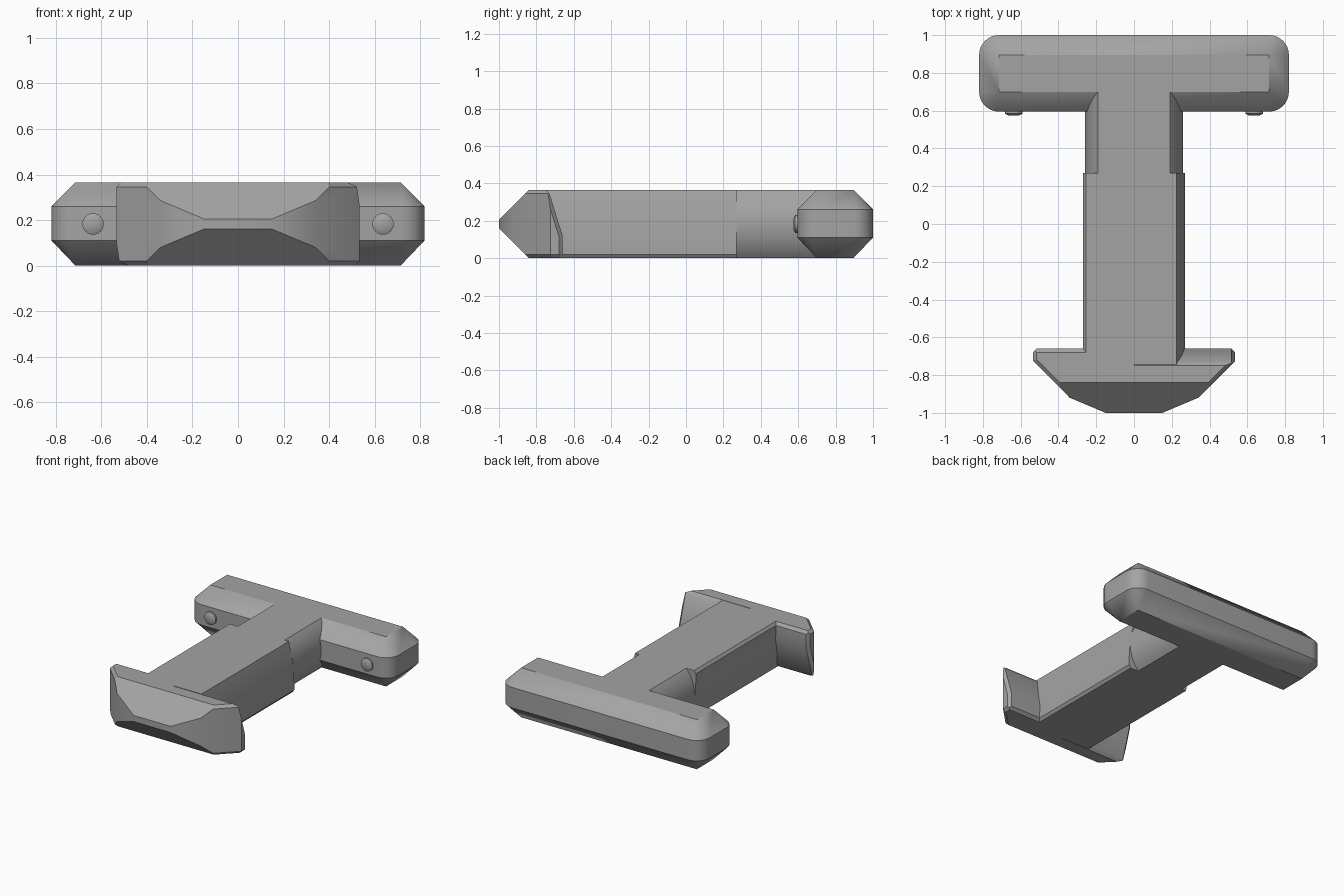
import bpy, bmesh, math
from mathutils import Vector, Matrix

if "Cube" in bpy.data.objects:
    bpy.data.objects.remove(bpy.data.objects["Cube"])

H = 0.365                       # overall thickness

grey = bpy.data.materials.new("medium_grey")
grey.use_nodes = True
grey.diffuse_color = (0.37, 0.37, 0.37, 1)
grey.node_tree.nodes["Principled BSDF"].inputs["Base Color"].default_value = grey.diffuse_color


def finish(bm, name):
    """Turn a bmesh into a smooth-by-angle object."""
    bmesh.ops.recalc_face_normals(bm, faces=bm.faces[:])
    mesh = bpy.data.meshes.new(name)
    bm.to_mesh(mesh)
    bm.free()
    mesh.materials.append(grey)
    obj = bpy.data.objects.new(name, mesh)
    bpy.context.collection.objects.link(obj)
    bpy.ops.object.select_all(action="DESELECT")
    obj.select_set(True)
    bpy.context.view_layer.objects.active = obj
    bpy.ops.object.shade_smooth_by_angle(angle=math.radians(30))
    return obj


def loft(name, rings):
    """Skin a closed solid through rings of equal point count."""
    bm = bmesh.new()
    loops = [[bm.verts.new(p) for p in ring] for ring in rings]
    n = len(loops[0])
    for a, b in zip(loops, loops[1:]):
        for i in range(n):
            j = (i + 1) % n
            bm.faces.new((a[i], a[j], b[j], b[i]))
    bm.faces.new(loops[0])
    bm.faces.new(loops[-1])
    bmesh.ops.remove_doubles(bm, verts=bm.verts[:], dist=0.0001)
    return finish(bm, name)


def prism(name, half, y0, y1):
    """Extrude a section made of a half profile and its half turn."""
    section = half + [(-x, H - z) for x, z in half]
    loft(name, [[(x, y, z) for x, z in section] for y in (y0, y1)])


# Stem: bowed sides, with a small chamfer on one edge of each
bow = [(0.27 - 0.045 * (i / 10) ** 2, 0.02 + (H - 0.02) * i / 10) for i in range(11)]
prism("stem", [(0.255, 0)] + bow, -0.745, 0.27)

# Neck: round-sided section joining stem and crossbar
radius = 0.273
swing = math.asin(H / 2 / radius)
arc = [swing * (i / 8 - 1) for i in range(17)]
prism("neck", [(0.26 - radius + radius * math.cos(a), H / 2 + radius * math.sin(a))
               for a in arc], 0.27, 0.70)


# Crossbar: rounded rectangle tapering to sharp-cornered flats
def bar_ring(r, z):
    ring = []
    for k, (cx, cy) in enumerate([(0.715, 0.895), (-0.715, 0.895), (-0.715, 0.7), (0.715, 0.7)]):
        for i in range(9):
            a = math.pi / 2 * (k + i / 8)
            ring.append((cx + r * math.cos(a), cy + r * math.sin(a), z))
    return ring


loft("crossbar", [bar_ring(0, 0), bar_ring(0.105, 0.11), bar_ring(0.105, 0.26), bar_ring(0, H)])

# Small bevelled pins on the front of the crossbar
for side, x in (("left", 0.637), ("right", -0.637)):
    loft(side + "_pin", [[(x + r * math.cos(i * math.tau / 24), y,
                           H / 2 + r * math.sin(i * math.tau / 24)) for i in range(24)]
                         for r, y in ((0.047, 0.61), (0.047, 0.584), (0.028, 0.574))])

# Hooked front end: a block trimmed by planes, the other half is its half turn
CUTS = [
    ((0.535, -0.725, 0), (1, -1, 0)),            # slanted flank
    ((0.34, -0.92, 0), (0.08, -0.19, 0)),        # nose flank
    ((0, -0.84, H), (0, -1, 1)),                 # nose top
    ((0, -0.84, 0), (0, -1, -1)),                # nose underside
    ((0, -0.66, 0.12), (0, 0.21, 0.065)),        # leaning back face
    ((0, -0.73, 0.345), (0, 1, 1)),              # back edge chamfers
    ((0, -0.66, 0.02), (0, 1, -1)),
    ((0.515, -0.66, 0), (1, 1, 0)),              # tip chamfers
    ((0.515, -0.66, 0.12), (1, 0.955, 0.295)),
    ((0.535, -0.725, 0.345), (0.7, -0.7, 1)),    # flank chamfers
    ((0.535, -0.725, 0.02), (0.7, -0.7, -1)),
    ((0.535, 0, 0.345), (1, 0, 1)),
    ((0.535, 0, 0.02), (1, 0, -1)),
]
for name in ("left_hook", "right_hook"):
    bm = bmesh.new()
    bmesh.ops.create_cube(bm, size=1, matrix=Matrix.Translation((0.2675, -0.83, H / 2))
                          @ Matrix.Diagonal((0.535, 0.34, H, 1)))
    for point, normal in CUTS:
        bmesh.ops.bisect_plane(bm, geom=bm.verts[:] + bm.edges[:] + bm.faces[:], dist=0.00001,
                               plane_co=Vector(point), plane_no=Vector(normal).normalized(),
                               clear_outer=True)
        rim = [e for e in bm.edges if e.is_boundary]
        if rim:
            bmesh.ops.holes_fill(bm, edges=rim, sides=0)
    if name == "right_hook":
        for v in bm.verts:
            v.co.x, v.co.z = -v.co.x, H - v.co.z
    finish(bm, name)
